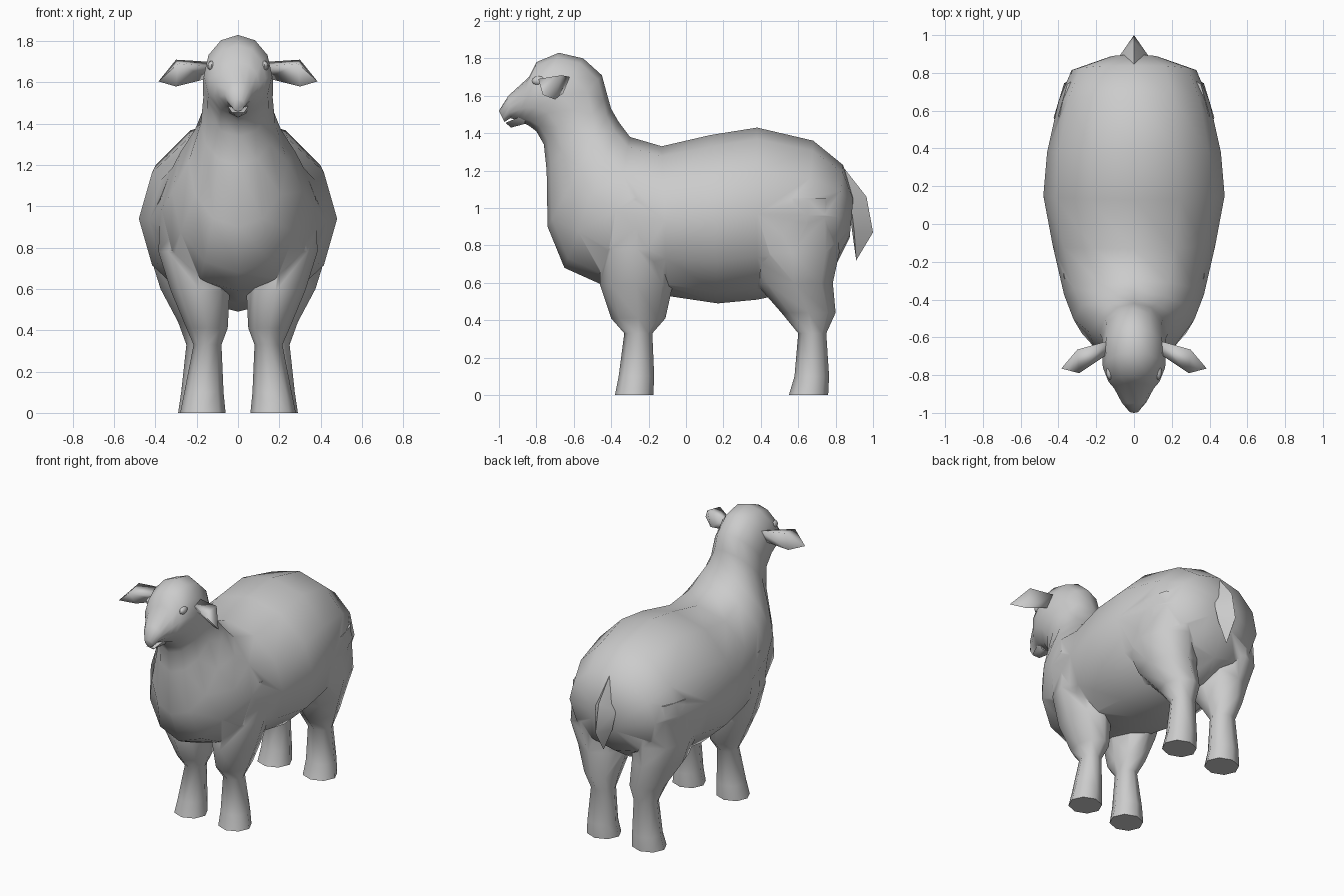
import bpy, bmesh
from math import sin, cos, pi
from mathutils import Vector

if "Cube" in bpy.data.objects:
    bpy.data.objects.remove(bpy.data.objects["Cube"])


def finish(name, bm):
    bmesh.ops.recalc_face_normals(bm, faces=bm.faces)
    mesh = bpy.data.meshes.new(name)
    bm.to_mesh(mesh)
    bm.free()
    ob = bpy.data.objects.new(name, mesh)
    bpy.context.collection.objects.link(ob)
    return ob


def activate(ob):
    bpy.ops.object.select_all(action='DESELECT')
    ob.select_set(True)
    bpy.context.view_layer.objects.active = ob


def smooth(ob, angle=60):
    activate(ob)
    bpy.ops.object.shade_smooth_by_angle(angle=angle * pi / 180)


def loft(name, rings, n):
    """Closed skin through rings given as (centre, axis_a, axis_b)."""
    bm = bmesh.new()
    loops = []
    for c, a, b in rings:
        loops.append([bm.verts.new(c + a * cos(2 * pi * i / n) + b * sin(2 * pi * i / n))
                      for i in range(n)])
    for p, q in zip(loops, loops[1:]):
        for i in range(n):
            j = (i + 1) % n
            bm.faces.new((p[i], p[j], q[j], q[i]))
    bm.faces.new(loops[0])
    bm.faces.new(loops[-1])
    return finish(name, bm)


def hull(name, points):
    bm = bmesh.new()
    for p in points:
        bm.verts.new(p)
    bmesh.ops.convex_hull(bm, input=bm.verts)
    return finish(name, bm)


def mirror(ob):
    m = ob.modifiers.new("Mirror", 'MIRROR')
    m.use_mirror_merge = False
    activate(ob)
    bpy.ops.object.modifier_apply(modifier=m.name)


# Torso, neck and head: top y, z, bottom y, z, half width
spine = [
    (0.895, 1.06, 0.875, 0.84, 0.13),
    (0.84, 1.23, 0.79, 0.67, 0.33),
    (0.68, 1.36, 0.62, 0.56, 0.40),
    (0.38, 1.43, 0.38, 0.51, 0.46),
    (0.13, 1.39, 0.17, 0.49, 0.48),
    (-0.13, 1.33, -0.10, 0.53, 0.43),
    (-0.30, 1.38, -0.45, 0.59, 0.37),
    (-0.36, 1.46, -0.65, 0.68, 0.32),
    (-0.40, 1.53, -0.74, 0.90, 0.24),
    (-0.42, 1.60, -0.745, 1.20, 0.18),
    (-0.45, 1.71, -0.76, 1.34, 0.168),
    (-0.55, 1.80, -0.80, 1.41, 0.17),
    (-0.68, 1.83, -0.84, 1.44, 0.165),
    (-0.80, 1.78, -0.87, 1.455, 0.135),
    (-0.84, 1.70, -0.90, 1.47, 0.105),
    (-0.95, 1.60, -0.94, 1.48, 0.065),
    (-1.00, 1.52, -0.97, 1.46, 0.03),
]
rings = []
for ty, tz, by, bz, w in spine:
    t, b = Vector((0, ty, tz)), Vector((0, by, bz))
    rings.append(((t + b) / 2, (t - b) / 2, Vector((w, 0, 0))))
body = loft("body", rings, 12)


# Legs: z, inner x, outer x, front y, back y
def legs(name, sections):
    rr = []
    for z, x0, x1, y0, y1 in sections:
        c = Vector(((x0 + x1) / 2, (y0 + y1) / 2, z))
        rr.append((c, Vector((0, (y1 - y0) / 2, 0)), Vector(((x1 - x0) / 2, 0, 0))))
    ob = loft(name, rr, 8)
    mirror(ob)
    return ob


front_legs = legs("front_legs", [
    (0.00, 0.06, 0.28, -0.38, -0.175),
    (0.10, 0.07, 0.26, -0.36, -0.17),
    (0.33, 0.08, 0.215, -0.33, -0.18),
    (0.41, 0.05, 0.25, -0.40, -0.11),
    (0.59, 0.04, 0.325, -0.46, -0.07),
    (0.78, 0.05, 0.385, -0.46, -0.06),
    (1.05, 0.10, 0.375, -0.42, -0.12),
])
hind_legs = legs("hind_legs", [
    (0.00, 0.06, 0.29, 0.55, 0.76),
    (0.10, 0.07, 0.275, 0.58, 0.765),
    (0.33, 0.08, 0.25, 0.60, 0.75),
    (0.44, 0.06, 0.29, 0.51, 0.80),
    (0.60, 0.04, 0.375, 0.37, 0.785),
    (0.76, 0.05, 0.425, 0.31, 0.82),
    (1.05, 0.08, 0.40, 0.34, 0.81),
])

# Weld the legs into the body
for leg in (front_legs, hind_legs):
    m = body.modifiers.new("Union", 'BOOLEAN')
    m.operation = 'UNION'
    m.solver = 'EXACT'
    m.object = leg
    activate(body)
    bpy.ops.object.modifier_apply(modifier=m.name)
    bpy.data.objects.remove(leg)
smooth(body)

# Ears
ears = hull("ears", [
    (0.14, -0.62, 1.70), (0.14, -0.69, 1.68), (0.14, -0.65, 1.62),
    (0.30, -0.665, 1.71), (0.29, -0.79, 1.69), (0.30, -0.70, 1.58),
    (0.385, -0.765, 1.605),
])
mirror(ears)
smooth(ears, 120)

# Tail
tail = hull("tail", [
    (0, 0.84, 1.22), (0.08, 0.885, 1.0), (-0.08, 0.885, 1.0), (0, 0.965, 1.06),
    (0, 1.0, 0.87), (0.06, 0.90, 0.87), (-0.06, 0.90, 0.87), (0, 0.91, 0.72),
])
smooth(tail)

# Lower jaw
jaw = hull("lower_jaw", [
    (0.03, -0.965, 1.455), (-0.03, -0.965, 1.455), (0, -0.935, 1.43),
    (0.06, -0.86, 1.50), (-0.06, -0.86, 1.50), (0.04, -0.86, 1.45), (-0.04, -0.86, 1.45),
])
smooth(jaw)

# Eyes
bm = bmesh.new()
bmesh.ops.create_uvsphere(bm, u_segments=8, v_segments=6, radius=1)
bmesh.ops.scale(bm, verts=bm.verts, vec=(0.02, 0.04, 0.025))
bmesh.ops.translate(bm, verts=bm.verts, vec=(0.128, -0.785, 1.68))
eyes = finish("eyes", bm)
mirror(eyes)
smooth(eyes)
